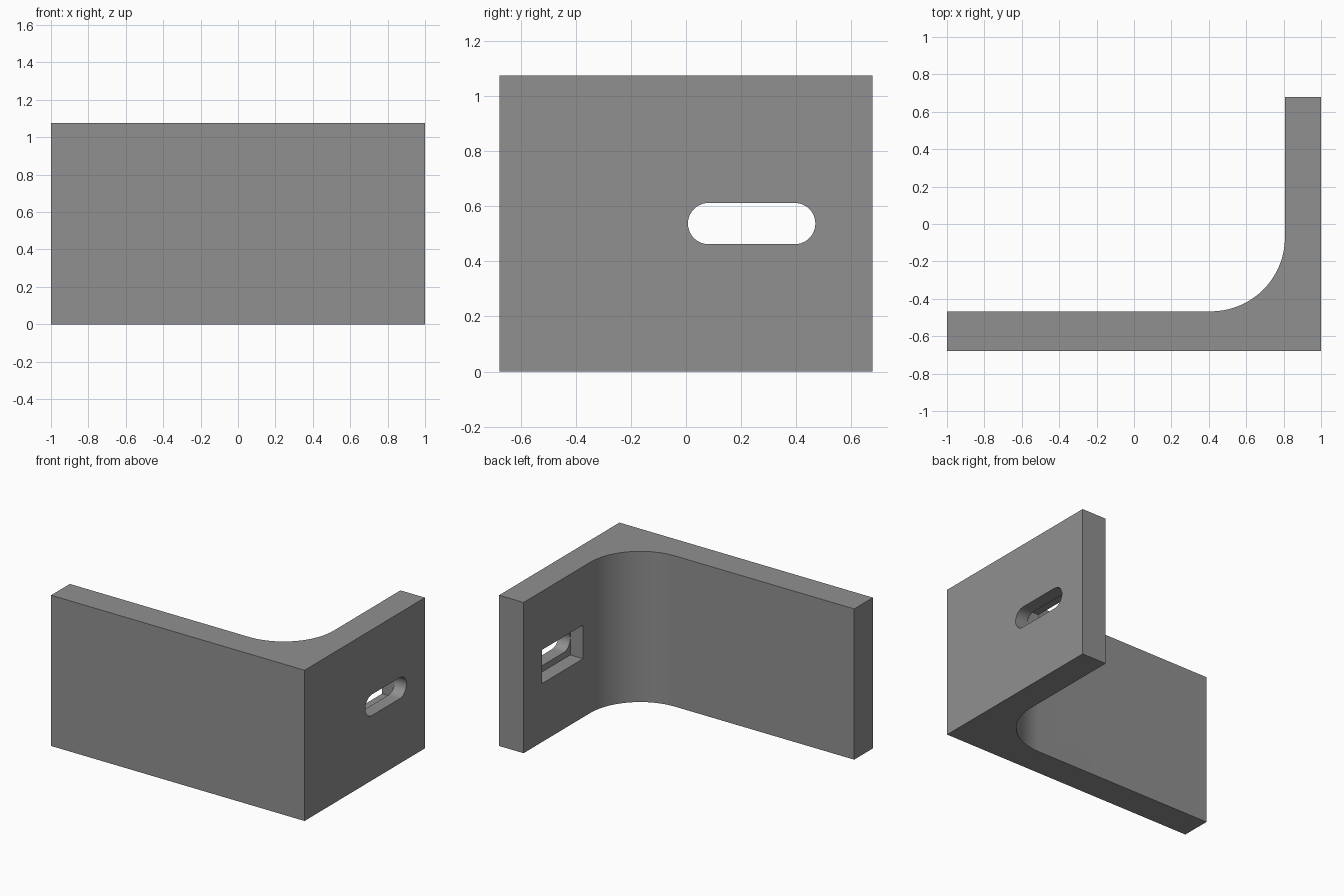
import bpy, bmesh, math
from mathutils import Matrix, Vector

if "Cube" in bpy.data.objects:
    bpy.data.objects.remove(bpy.data.objects["Cube"])

HEIGHT = 1.075
HALF_D = 0.678            # half depth along y
INNER_X = 0.807           # inner face of the side plate
INNER_Y = -0.467          # inner face of the front plate
FILLET = 0.396
MID_Z = HEIGHT / 2

steel = bpy.data.materials.new("grey steel")
steel.diffuse_color = (0.28, 0.28, 0.28, 1)
steel.use_nodes = True
steel.node_tree.nodes["Principled BSDF"].inputs["Base Color"].default_value = steel.diffuse_color


def prism(name, outline, depth, matrix=Matrix()):
    """Extrude a 2D outline along its local z, then place it."""
    bm = bmesh.new()
    face = bm.faces.new([bm.verts.new((u, v, 0)) for u, v in outline])
    ext = bmesh.ops.extrude_face_region(bm, geom=[face])
    moved = [g for g in ext["geom"] if isinstance(g, bmesh.types.BMVert)]
    bmesh.ops.translate(bm, verts=moved, vec=Vector((0, 0, depth)))
    bm.transform(matrix)
    bmesh.ops.recalc_face_normals(bm, faces=bm.faces)
    mesh = bpy.data.meshes.new(name)
    bm.to_mesh(mesh)
    bm.free()
    mesh.materials.append(steel)
    obj = bpy.data.objects.new(name, mesh)
    bpy.context.collection.objects.link(obj)
    return obj


def arc(cx, cy, r, start, end, n):
    return [(cx + r * math.cos(start + (end - start) * i / n),
             cy + r * math.sin(start + (end - start) * i / n)) for i in range(n + 1)]


def slot(a, b, r):
    """Stadium outline running from a to b, centred on mid height."""
    h = math.pi / 2
    return (arc(b - r, MID_Z, r, -h, h, 20) + arc(a + r, MID_Z, r, h, 3 * h, 20))


# L-shaped bracket with a filleted inside corner
profile = [(-1, -HALF_D), (1, -HALF_D), (1, HALF_D), (INNER_X, HALF_D)]
profile += arc(INNER_X - FILLET, INNER_Y + FILLET, FILLET, 0, -math.pi / 2, 32)
profile += [(-1, INNER_Y)]
bracket = prism("angle_bracket", profile, HEIGHT)

# Orientations: outline (u, v) -> (x, z) for the front plate, (y, z) for the side plate
through_y = Matrix(((1, 0, 0, 0), (0, 0, 1, -0.8), (0, 1, 0, 0), (0, 0, 0, 1)))
through_x = Matrix(((0, 0, 1, 0.7), (1, 0, 0, 0), (0, 1, 0, 0), (0, 0, 0, 1)))

# Long slot, short slot, and the rectangular recess behind the short slot
Y0, Y1, RH = 0.007, 0.47, 0.12
cutters = [
    prism("front_slot_cutter", slot(-0.833, -0.055, 0.076), 0.5, through_y),
    prism("side_slot_cutter", slot(Y0, Y1, 0.075), 0.5, through_x),
    prism("recess_cutter", [(Y0, MID_Z - RH), (Y1, MID_Z - RH),
                            (Y1, MID_Z + RH), (Y0, MID_Z + RH)], 0.208, through_x),
]

bpy.context.view_layer.objects.active = bracket
bracket.select_set(True)
for cutter in cutters:
    cutter.hide_render = True
    mod = bracket.modifiers.new(cutter.name, "BOOLEAN")
    mod.operation, mod.solver, mod.object = "DIFFERENCE", "EXACT", cutter
    bpy.ops.object.modifier_apply(modifier=mod.name)
    bpy.data.objects.remove(cutter)

# Smooth the fillet and slot ends, keep the plate edges sharp
for o in bpy.context.selected_objects:
    o.select_set(o == bracket)
bpy.ops.object.shade_smooth_by_angle(angle=math.radians(30))
